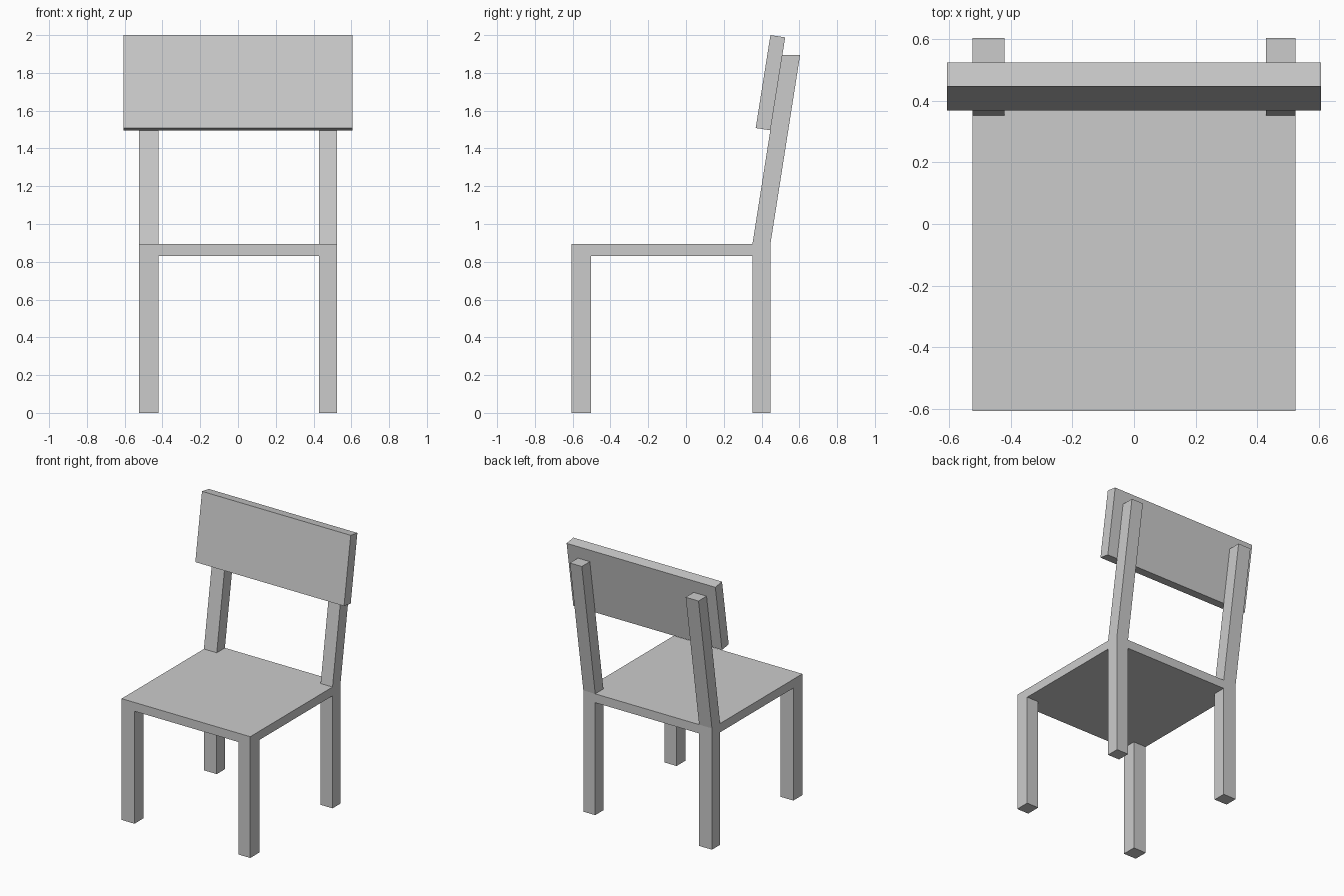
import bpy, bmesh
from mathutils import Vector

if "Cube" in bpy.data.objects:
    bpy.data.objects.remove(bpy.data.objects["Cube"])


def make_object(name, bm):
    bmesh.ops.recalc_face_normals(bm, faces=bm.faces)
    mesh = bpy.data.meshes.new(name)
    bm.to_mesh(mesh)
    bm.free()
    obj = bpy.data.objects.new(name, mesh)
    bpy.context.collection.objects.link(obj)
    return obj


def box(lo, hi):
    bm = bmesh.new()
    bmesh.ops.create_cube(bm, size=1)
    lo, hi = Vector(lo), Vector(hi)
    bmesh.ops.scale(bm, vec=hi - lo, verts=bm.verts)
    bmesh.ops.translate(bm, vec=(lo + hi) / 2, verts=bm.verts)
    return bm


def pull(bm, faces, offset):
    new = bmesh.ops.extrude_discrete_faces(bm, faces=faces)["faces"]
    for f in new:
        bmesh.ops.translate(bm, vec=offset, verts=f.verts)


# Seat slab, cut so that each corner has a face the size of a leg
SEAT_LOW, SEAT_TOP = 0.83, 0.895
frame = box((-0.525, -0.607, SEAT_LOW), (0.525, 0.447, SEAT_TOP))
for axis, cuts in ((0, (-0.42, 0.428)), (1, (-0.502, 0.352))):
    for c in cuts:
        plane = Vector((0, 0, 0))
        plane[axis] = 1
        bmesh.ops.bisect_plane(frame, geom=frame.verts[:] + frame.edges[:] + frame.faces[:],
                               plane_co=plane * c, plane_no=plane)


def corners(side, y_min):
    out = []
    for f in frame.faces:
        c = f.calc_center_median()
        if abs(f.normal.z) > 0.9 and (c.z > 0.86) == (side > 0):
            if abs(c.x) > 0.43 and (c.y > 0.36 or c.y < -0.51) and c.y > y_min:
                out.append(f)
    return out


# Four legs pulled down, two leaning back posts pulled up
frame.normal_update()
legs, posts = corners(-1, -1), corners(1, 0)
pull(frame, legs, (0, 0, -SEAT_LOW))
pull(frame, posts, (0, 0.157, 1.0))
make_object("seat_frame", frame)

# Backrest panel: tilted profile extruded across the width
profile = [(0.369, 1.508), (0.447, 1.496), (0.525, 1.988), (0.447, 2.0)]
bm = bmesh.new()
face = bm.faces.new([bm.verts.new((-0.607, y, z)) for y, z in profile])
ext = bmesh.ops.extrude_face_region(bm, geom=[face], use_keep_orig=True)
moved = [v for v in ext["geom"] if isinstance(v, bmesh.types.BMVert)]
bmesh.ops.translate(bm, vec=(1.214, 0, 0), verts=moved)
if len(bm.faces) < 6:
    bmesh.ops.holes_fill(bm, edges=bm.edges, sides=4)
make_object("backrest", bm)
